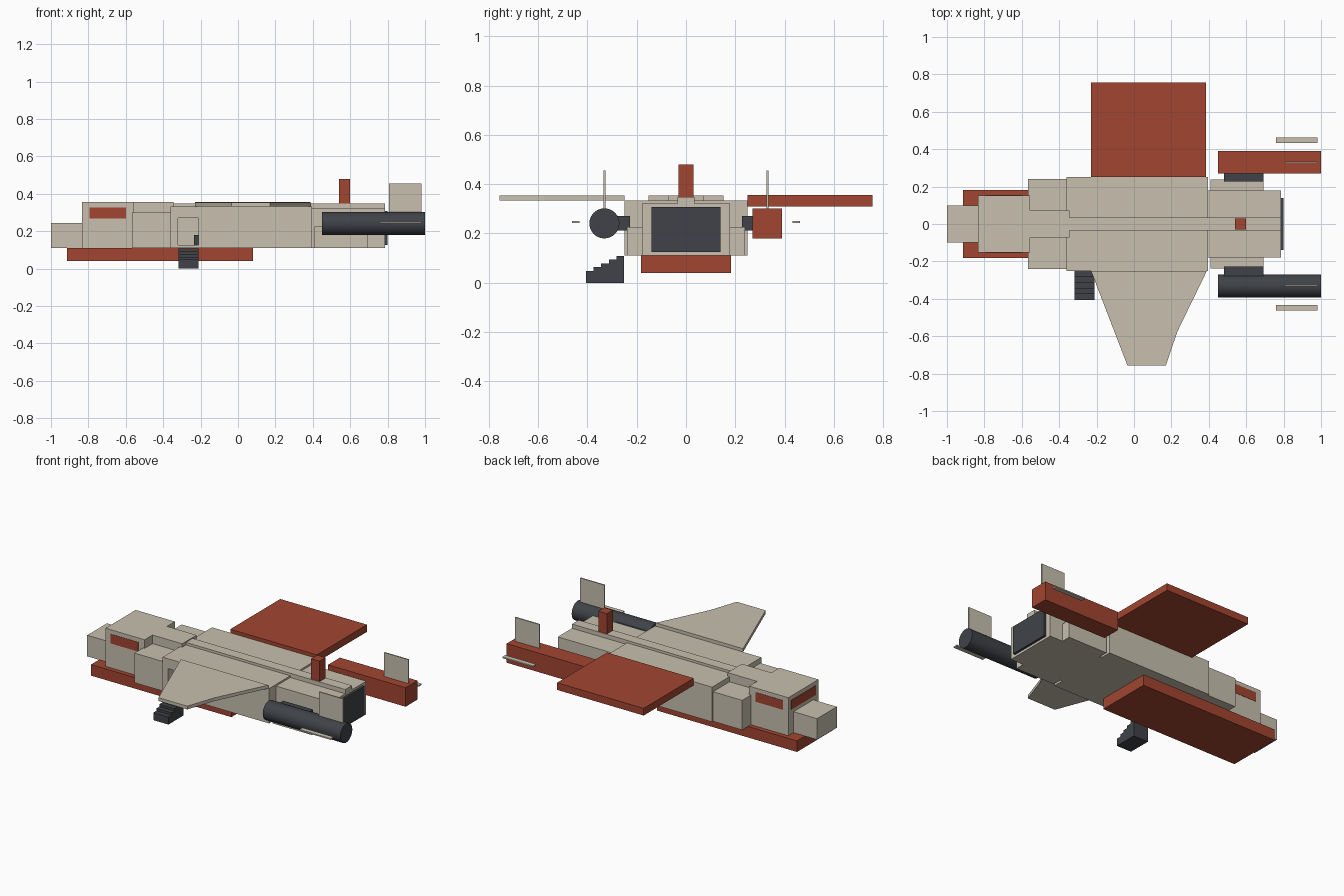
import bpy, bmesh, math

if "Cube" in bpy.data.objects:
    bpy.data.objects.remove(bpy.data.objects["Cube"])


def material(name, rgb):
    m = bpy.data.materials.new(name)
    m.diffuse_color = (*rgb, 1)
    m.use_nodes = True
    m.node_tree.nodes["Principled BSDF"].inputs["Base Color"].default_value = m.diffuse_color
    return m


HULL = material("hull_beige", (0.58, 0.53, 0.43))
RED = material("red", (0.36, 0.06, 0.03))
DARK = material("dark_grey", (0.05, 0.055, 0.065))


def finish(name, bm, mat):
    bmesh.ops.recalc_face_normals(bm, faces=bm.faces)
    me = bpy.data.meshes.new(name)
    bm.to_mesh(me)
    bm.free()
    ob = bpy.data.objects.new(name, me)
    bpy.context.collection.objects.link(ob)
    me.materials.append(mat)
    return ob


def box(name, x, y, z, mat=HULL):
    bm = bmesh.new()
    bmesh.ops.create_cube(bm, size=1)
    for v in bm.verts:
        for i, (a, b) in enumerate((x, y, z)):
            v.co[i] = a if v.co[i] < 0 else b
    return finish(name, bm, mat)


def prism(name, points, offset, mat=HULL):
    bm = bmesh.new()
    face = bm.faces.new([bm.verts.new(p) for p in points])
    new = bmesh.ops.extrude_face_region(bm, geom=[face])["geom"]
    bmesh.ops.translate(bm, vec=offset,
                        verts=[g for g in new if isinstance(g, bmesh.types.BMVert)])
    # keep the starting cap so the prism is closed
    if not face.is_valid:
        bm.verts.ensure_lookup_table()
        bm.faces.new(list(bm.verts)[:len(points)])
    return finish(name, bm, mat)


def pair(name, x, y, z, mat=HULL):
    box(name + "_left", x, y, z, mat)
    box(name + "_right", x, (-y[1], -y[0]), z, mat)


# Fuselage
box("nose", (-1, -0.83), (-0.10, 0.10), (0.11, 0.245))
box("cockpit", (-0.833, -0.555), (-0.153, 0.153), (0.11, 0.355))
box("neck", (-0.555, -0.345), (-0.073, 0.073), (0.11, 0.355))
pair("shoulder_block", (-0.567, -0.357), (0.073, 0.24), (0.11, 0.30))
body = box("main_body", (-0.36, 0.395), (-0.25, 0.25), (0.11, 0.333))
box("rear_hull", (0.395, 0.785), (-0.178, 0.178), (0.11, 0.322))
box("spine", (-0.345, 0.785), (-0.034, 0.034), (0.30, 0.349))
pair("rear_side_block", (0.41, 0.692), (0.178, 0.238), (0.11, 0.225))
box("rear_exhaust", (0.78, 0.80), (-0.14, 0.14), (0.125, 0.308), DARK)
box("keel", (-0.915, 0.08), (-0.182, 0.182), (0.04, 0.111), RED)
box("dorsal_mast", (0.54, 0.60), (-0.03, 0.03), (0.34, 0.48), RED)

# Cockpit windows
pair("side_window", (-0.795, -0.60), (0.14, 0.155), (0.268, 0.328), RED)
box("front_window", (-0.835, -0.82), (-0.125, 0.125), (0.268, 0.328), RED)

# Doorway recess with a console inside
cutter = box("door_cutter", (-0.32, -0.21), (-0.30, -0.18), (0.125, 0.27))
cut = body.modifiers.new("doorway", "BOOLEAN")
cut.object = cutter
cut.solver = "EXACT"
cutter.hide_render = True
cutter.hide_viewport = True
box("door_console", (-0.235, -0.21), (-0.20, -0.18), (0.125, 0.18), DARK)

# Boarding steps
steps = [(-0.317, -0.252, 0), (-0.317, -0.405, 0)]
for i in range(5):
    y, z = -0.405 + 0.0306 * i, 0.048 + 0.0152 * i
    steps += [(-0.317, y, z), (-0.317, y + 0.0306, z)]
prism("boarding_steps", steps, (0.107, 0, 0), DARK)

# Wings
prism("tapered_wing", [(-0.23, -0.25, 0.333), (-0.035, -0.757, 0.333), (0.17, -0.757, 0.333),
                       (0.232, -0.575, 0.333), (0.39, -0.25, 0.333)], (0, 0, 0.021))
box("slab_wing", (-0.23, 0.385), (0.25, 0.757), (0.31, 0.356), RED)

# Engines and their fins
pair("engine_pylon", (0.48, 0.692), (0.228, 0.285), (0.213, 0.27), DARK)
box("box_engine", (0.45, 1), (0.27, 0.39), (0.18, 0.302), RED)
bpy.ops.mesh.primitive_cylinder_add(vertices=32, radius=0.061, depth=0.55,
                                    location=(0.725, -0.331, 0.241),
                                    rotation=(0, math.pi / 2, 0))
engine = bpy.context.object
engine.name = "round_engine"
engine.data.materials.append(DARK)
bpy.ops.object.shade_smooth_by_angle()
pair("upright_fin", (0.807, 0.98), (0.326, 0.334), (0.29, 0.455))
pair("flat_fin", (0.76, 0.98), (0.432, 0.462), (0.242, 0.25))
